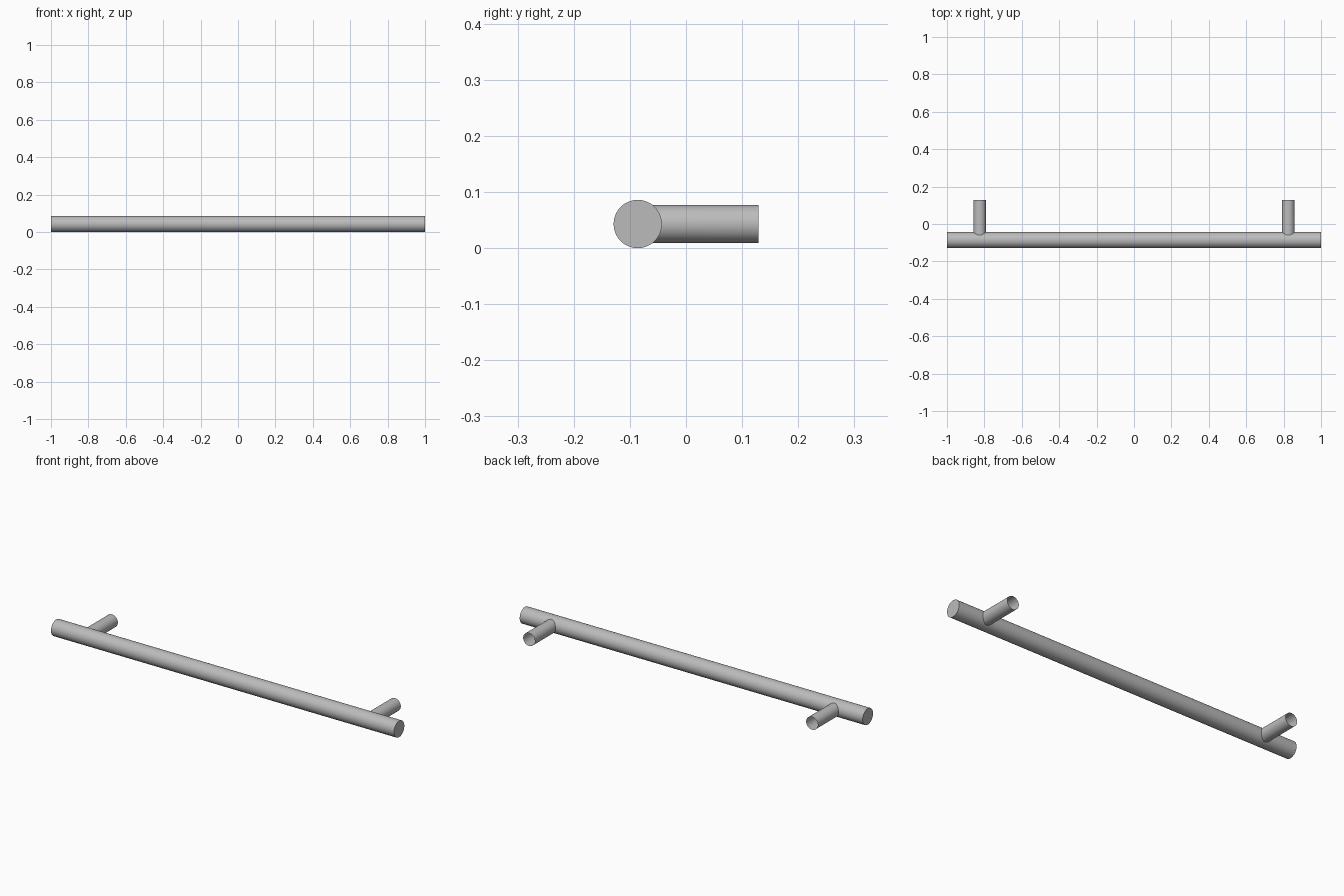
import bpy
import bmesh
import math
from mathutils import Matrix

BAR_R, BAR_Y, BAR_Z = 0.043, -0.086, 0.043
POST_R, POST_X, POST_END = 0.034, 0.825, 0.129
SIDES = 48

cube = bpy.data.objects.get("Cube")
if cube:
    bpy.data.objects.remove(cube, do_unlink=True)

steel = bpy.data.materials.new("brushed_steel")
steel.use_nodes = True
colour = (0.5, 0.5, 0.5, 1)
steel.diffuse_color = colour
steel.node_tree.nodes["Principled BSDF"].inputs["Base Color"].default_value = colour


def cylinder(name, radius, length, axis, centre, capped, shape=None):
    """Smooth cylinder along x or y, with an optional vertex edit."""
    bm = bmesh.new()
    turn = Matrix.Rotation(math.pi / 2, 4, "Y" if axis == "x" else "X")
    bmesh.ops.create_cone(bm, cap_ends=capped, segments=SIDES, radius1=radius,
                          radius2=radius, depth=length,
                          matrix=Matrix.Translation(centre) @ turn)
    if shape:
        shape(bm)
    mesh = bpy.data.meshes.new(name)
    bm.to_mesh(mesh)
    bm.free()
    mesh.materials.append(steel)
    obj = bpy.data.objects.new(name, mesh)
    bpy.context.collection.objects.link(obj)
    bpy.ops.object.select_all(action="DESELECT")
    obj.select_set(True)
    bpy.context.view_layer.objects.active = obj
    bpy.ops.object.shade_smooth_by_angle(angle=math.radians(40))
    return obj


def cope(bm):
    """Fit the inner rim of a post to the round bar."""
    for v in bm.verts:
        if v.co.y < 0:
            v.co.y = BAR_Y + math.sqrt(BAR_R ** 2 - (v.co.z - BAR_Z) ** 2) - 0.001


# Long grip bar with closed ends
cylinder("grip_bar", BAR_R, 2, "x", (0, BAR_Y, BAR_Z), True)

# Two open tubular mounting posts
for side, x in (("left", POST_X), ("right", -POST_X)):
    length = POST_END - BAR_Y
    cylinder(side + "_mounting_post", POST_R, length, "y",
             (x, BAR_Y + length / 2, BAR_Z), False, cope)
